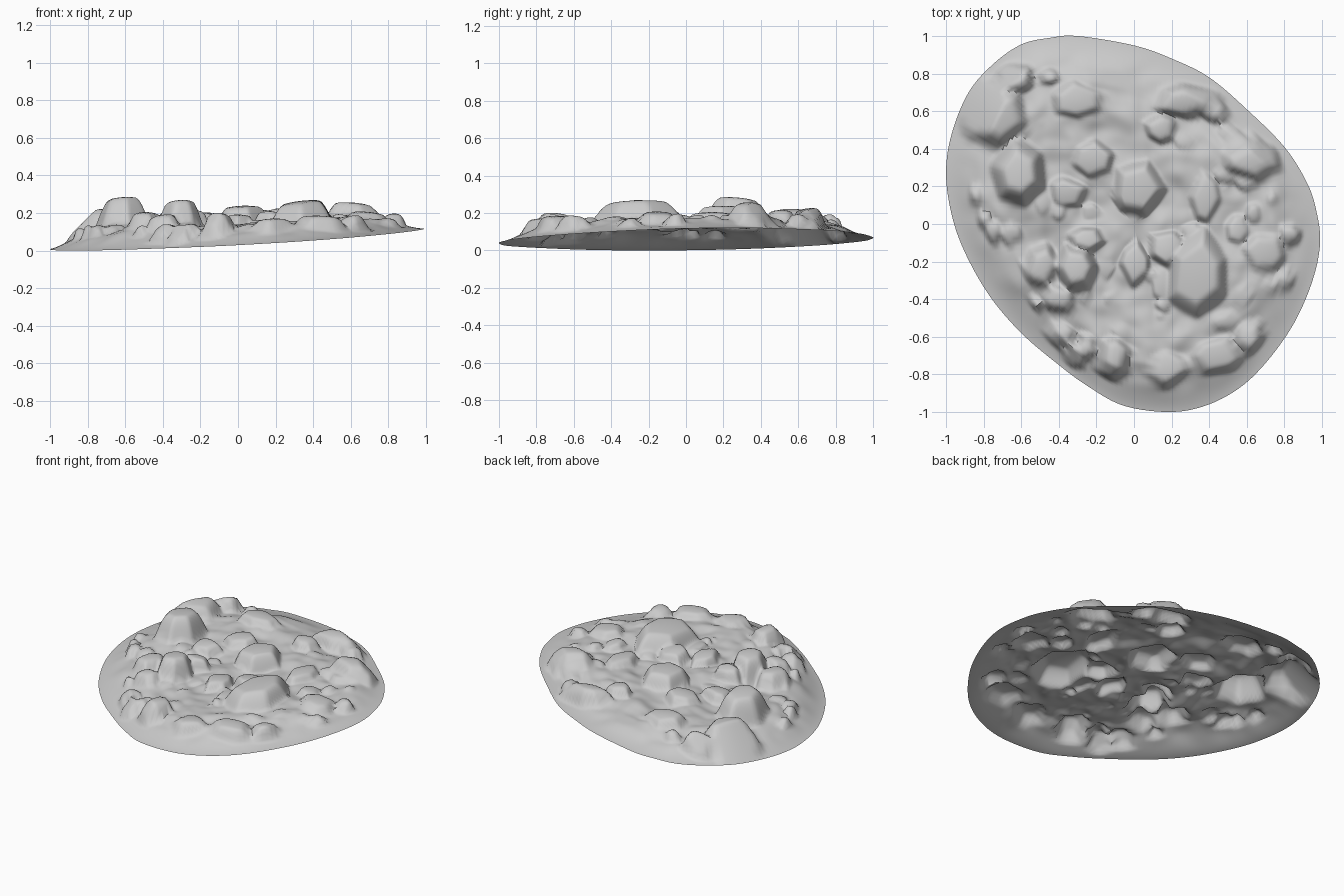
import bpy, bmesh, math, random
from mathutils import Vector, noise

if "Cube" in bpy.data.objects:
    bpy.data.objects.remove(bpy.data.objects["Cube"])

random.seed(7)
SEG, RINGS = 200, 72

# Outline of the patch, counter-clockwise seen from above
OUTLINE = [(0.99, -0.1), (0.97, 0.07), (0.92, 0.22), (0.8, 0.41), (0.6, 0.61), (0.4, 0.78),
           (0.2, 0.88), (0, 0.95), (-0.3, 1), (-0.45, 0.99), (-0.6, 0.955), (-0.75, 0.85),
           (-0.88, 0.7), (-0.97, 0.48), (-1, 0.27), (-0.97, 0.05), (-0.9, -0.15), (-0.77, -0.38),
           (-0.6, -0.58), (-0.4, -0.75), (-0.25, -0.86), (-0.06, -0.965), (0.18, -1), (0.37, -0.97),
           (0.55, -0.88), (0.7, -0.74), (0.85, -0.53), (0.95, -0.3)]

# Main stones: x, y, half width, half depth, top height
STONES = [(-0.62, 0.27, 0.14, 0.18, 0.282), (-0.74, 0.58, 0.18, 0.18, 0.225),
          (-0.31, -0.23, 0.11, 0.14, 0.268), (0.01, 0.19, 0.15, 0.17, 0.238),
          (0.34, -0.28, 0.17, 0.25, 0.264), (0.62, 0.34, 0.17, 0.12, 0.255),
          (-0.49, -0.23, 0.10, 0.14, 0.205), (-0.40, -0.40, 0.11, 0.09, 0.19),
          (-0.25, -0.08, 0.12, 0.09, 0.215), (-0.10, -0.70, 0.10, 0.13, 0.20),
          (0.01, -0.20, 0.11, 0.13, 0.19), (0.18, -0.12, 0.11, 0.12, 0.205),
          (0.15, 0.50, 0.10, 0.10, 0.215), (0.28, 0.65, 0.18, 0.10, 0.225),
          (0.18, -0.76, 0.14, 0.12, 0.17), (0.45, -0.70, 0.17, 0.12, 0.185),
          (0.70, -0.15, 0.15, 0.14, 0.205), (-0.30, 0.66, 0.17, 0.12, 0.20),
          (-0.22, 0.34, 0.14, 0.12, 0.20), (-0.36, 0.16, 0.12, 0.11, 0.185),
          (0.38, 0.14, 0.11, 0.16, 0.205), (-0.63, 0.77, 0.11, 0.09, 0.195)]


def rim(t):
    """Smooth closed curve through the outline points."""
    n = len(OUTLINE)
    i, f = int(t * n), t * n - int(t * n)
    a, b, c, d = (Vector(OUTLINE[(i + k) % n]) for k in (-1, 0, 1, 2))
    return 0.5 * (2 * b + (c - a) * f + (2 * a - 5 * b + 4 * c - d) * f * f
                  + (3 * b - a - 3 * c + d) * f ** 3)


def tilt(x, y):
    """Sloping plane of the rim."""
    return max(0, 0.0585 + 0.06 * x + 0.03 * y)


def floor_height(x, y):
    """Average level of the ground between the stones."""
    return 0.14 + 0.038 * x + 0.016 * y


def make_stone(x, y, rx, ry, top):
    """A stone as a set of side planes around a domed, leaning top."""
    start = random.random()
    sides = []
    for k in range(6):
        a = (k + start + random.uniform(-0.3, 0.3)) * math.tau / 6
        sides.append((math.cos(a), math.sin(a), random.uniform(0.78, 0.95)))
    lean = (random.uniform(-0.018, 0.018), random.uniform(-0.018, 0.018))
    return x, y, rx, ry, top, sides, lean


def stone_height(stone, x, y):
    sx, sy, rx, ry, top, sides, lean = stone
    u, v = (x - sx) / rx, (y - sy) / ry
    q = u * u + v * v
    if q > 2.5:
        return -1
    e = max(u * c + v * s - r for c, s, r in sides) + 0.35
    return top - 0.025 * q + lean[0] * u + lean[1] * v - 0.1 * (max(0, e) / 0.4) ** 1.6


stones = [make_stone(*s) for s in STONES]
# Small rubble between the main stones
for _ in range(70):
    p = rim(random.random()) * math.sqrt(random.uniform(0.02, 0.78))
    r = random.uniform(0.05, 0.11)
    top = floor_height(*p) + random.uniform(0.0, 0.03)
    stones.append(make_stone(p.x, p.y, r, r * random.uniform(0.7, 1.3), top))


def height(x, y, edge):
    base = tilt(x, y)
    fade = min(1, edge / 0.15)
    ground = floor_height(x, y) + fade * (0.035 * noise.noise(Vector((x * 4.5, y * 4.5, 1)))
                                          + 0.015 * noise.noise(Vector((x * 11, y * 11, 4))))
    s = min(1, edge / 0.25)
    rise = 0.5 * s + 0.5 * s * s * (3 - 2 * s)
    h = base + max(0, ground - base) * rise
    peak = max(stone_height(s, x, y) for s in stones)
    return max(h, min(peak, base + edge * 0.95))


# Open rubble sheet, built ring by ring from the centre
bm = bmesh.new()
centre = bm.verts.new((0, 0, height(0, 0, 1)))
previous = None
for j in range(1, RINGS + 1):
    t = (j / RINGS) ** 0.85
    ring = []
    for i in range(SEG):
        r = rim(i / SEG)
        p = r * t
        ring.append(bm.verts.new((p.x, p.y, height(p.x, p.y, (1 - t) * r.length))))
    for i in range(SEG):
        k = (i + 1) % SEG
        if previous:
            bm.faces.new((previous[i], ring[i], ring[k], previous[k]))
        else:
            bm.faces.new((centre, ring[i], ring[k]))
    previous = ring
# Soften the stair-stepped creases, leaving the rim in place
inner = [v for v in bm.verts if not v.is_boundary]
bmesh.ops.smooth_vert(bm, verts=inner, factor=0.4, use_axis_z=True)

mesh = bpy.data.meshes.new("rubble_patch")
bm.to_mesh(mesh)
bm.free()
rubble = bpy.data.objects.new("rubble_patch", mesh)
bpy.context.collection.objects.link(rubble)
bpy.context.view_layer.objects.active = rubble
rubble.select_set(True)
bpy.ops.object.shade_smooth_by_angle(angle=math.radians(60))
